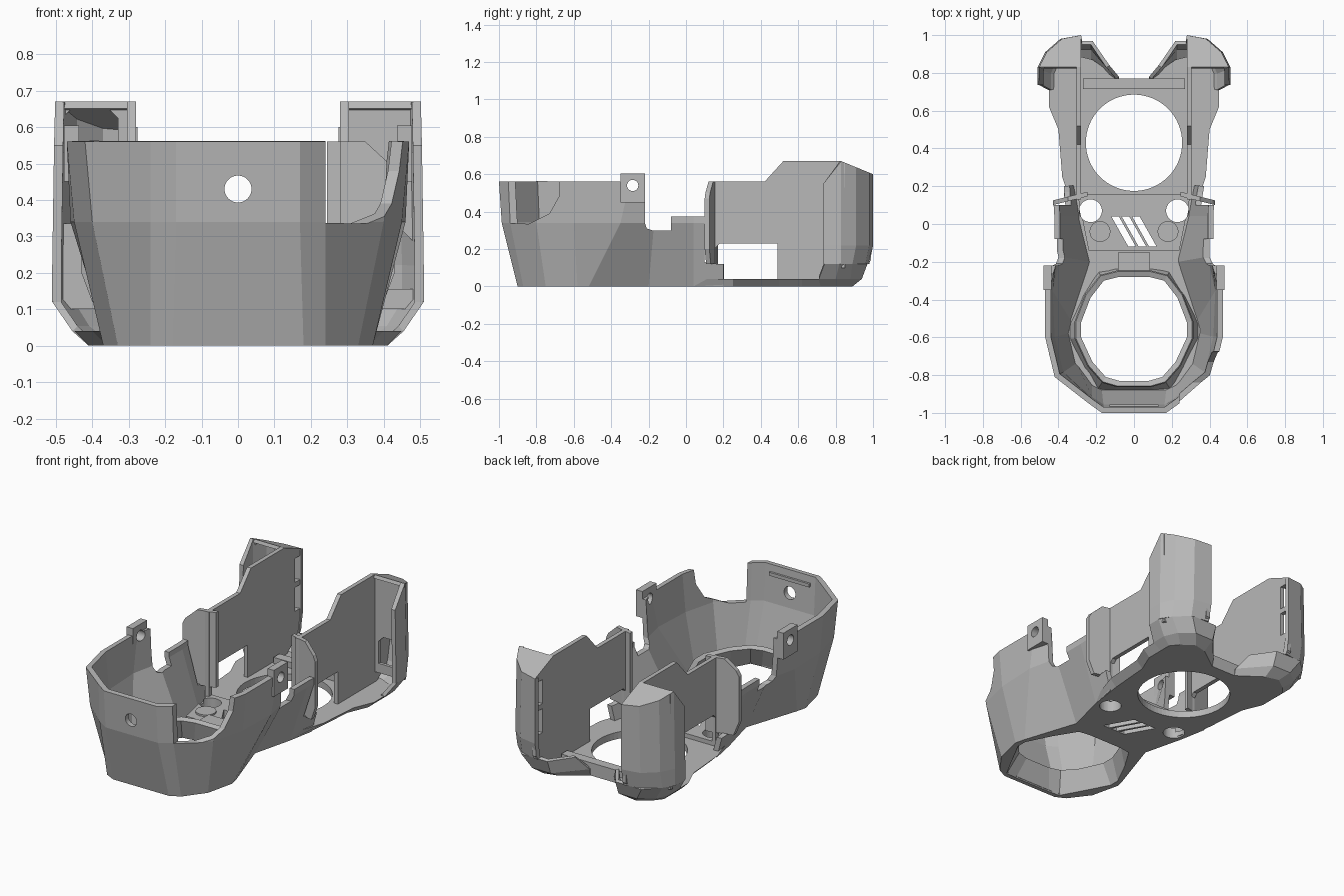
import bpy, math
from mathutils import Vector

if "Cube" in bpy.data.objects:
    bpy.data.objects.remove(bpy.data.objects["Cube"], do_unlink=True)

grey = bpy.data.materials.new("plain grey")
grey.use_nodes = True
GREY = (0.48, 0.48, 0.48, 1)
grey.diffuse_color = GREY
grey.node_tree.nodes["Principled BSDF"].inputs["Base Color"].default_value = GREY


def make(name, verts, faces, mirror=False, thick=0):
    mesh = bpy.data.meshes.new(name)
    mesh.from_pydata([Vector(v) for v in verts], [], faces)
    mesh.materials.append(grey)
    ob = bpy.data.objects.new(name, mesh)
    bpy.context.collection.objects.link(ob)
    if thick:
        m = ob.modifiers.new("wall", "SOLIDIFY")
        m.thickness, m.offset, m.use_even_offset = thick, -1, True
    if mirror:
        ob.modifiers.new("mirror", "MIRROR").use_mirror_merge = False
    return ob


def loft(name, rings, closed=True, caps=True, **kw):
    """Join equal-length rings of 3D points, listed anticlockwise from bottom to top."""
    n = len(rings[0])
    faces = []
    for r in range(len(rings) - 1):
        for i in range(n if closed else n - 1):
            a, b = r * n + i, r * n + (i + 1) % n
            faces.append((a, b, b + n, a + n))
    if closed and caps:
        faces += [tuple(reversed(range(n))), tuple(range((len(rings) - 1) * n, len(rings) * n))]
    return make(name, [p for r in rings for p in r], faces, **kw)


def prism(name, outline, lo, hi, axis="z", **kw):
    """Extrude an anticlockwise outline along x (outline is y,z), y (outline is z,x) or z."""
    place = {"x": lambda p, h: (h, p[0], p[1]),
             "y": lambda p, h: (p[1], h, p[0]),
             "z": lambda p, h: (p[0], p[1], h)}[axis]
    return loft(name, [[place(p, h) for p in outline] for h in (lo, hi)], **kw)


def rect(x0, x1, y0, y1):
    return [(x0, y0), (x1, y0), (x1, y1), (x0, y1)]


def circle(cx, cy, r, n=40):
    return [(cx + r * math.cos(math.tau * i / n), cy + r * math.sin(math.tau * i / n)) for i in range(n)]


def at(points, z):
    return [(x, y, z) for x, y in points]


def both(half):
    """Complete a half path on +x with its mirrored points, anticlockwise."""
    return [(-x, *rest) for x, *rest in reversed(half)] + list(half)


def cut(ob, *cutters):
    for c in cutters:
        c.hide_render = True
        c.hide_set(True)
        c.display_type = "WIRE"
        m = ob.modifiers.new("cut", "BOOLEAN")
        m.operation, m.solver, m.object = "DIFFERENCE", "EXACT", c


# front shell: faceted bowl, open to the rear
foot = [(.18, -.9), (.24, -.87), (.33, -.75), (.37, -.58), (.355, -.52), (.25, -.2),
        (.31, .04), (.34, .2)]
waist = [(.17, -.985), (.24, -.94), (.40, -.80), (.45, -.6), (.46, -.35), (.42, -.17),
         (.42, .04), (.43, .2)]
brim = [(.17, -1), (.24, -.95), (.42, -.81), (.47, -.6), (.47, -.3), (.43, -.17),
        (.43, .04), (.43, .2)]
shell = loft("front_shell", [at(both(foot), 0), at(both(waist), .34), at(both(brim), .56)],
             closed=False, thick=.03)
gap = prism("side_gap_cutter", [(-.22, .34), (-.21, .31), (-.18, .30), (-.08, .30), (-.08, .375),
                                (.1, .375), (.1, .13), (.17, .12), (.4, .12), (.4, .8), (-.22, .8)],
            -.7, .7, "x")
notch = prism("corner_notch_cutter", [(-1.1, .34), (-.84, .335), (-.73, .39), (-.68, .48),
                                      (-.66, .8), (-1.1, .8)], .24, .7, "x")
front_hole = prism("front_hole_cutter", circle(.43, 0, .037), -1.2, -.8, "y")
tab_hole = prism("tab_hole_cutter", circle(-.285, .54, .03), -.7, .7, "x")
cut(shell, gap, notch, front_hole, tab_hole)

# ledge inside the front brim
prism("front_inner_ledge", rect(-.13, .13, -.975, -.955), .50, .52)

# screw tabs on the front shell
tab = prism("screw_tab", rect(-.35, -.22, .45, .605), .437, .478, "x", mirror=True)
cut(tab, tab_hole)

# floor plate, flared outwards at the rear
floor_half = foot[:7] + [(.34, .25), (.36, .5), (.41, .62), (.41, .79),
                         (.37, .84), (.30, .89), (.22, .87), (.08, .77)]
floor_top = [(x + (.04 if x > .31 and y > .2 else 0), y) for x, y in floor_half]
floor = loft("floor_plate", [at(both(floor_half), 0), at(both(floor_top), .04)])

# front opening: wide hexagon below, tapering up to a rounded collar
mouth_low = both([(.12, -.875), (.19, -.87), (.25, -.76), (.335, -.6), (.335, -.54),
                  (.26, -.39), (.18, -.26), (.11, -.25)])
mouth_top = both([(.08, -.83), (.15, -.81), (.22, -.73), (.28, -.6), (.28, -.52),
                  (.23, -.39), (.16, -.3), (.08, -.28)])
rim = [(x * 1.1, -.555 + (y + .555) * 1.1) for x, y in mouth_top]
loft("opening_collar", [at(mouth_low, 0), at(mouth_top, .12), at(rim, .13)],
     caps=False, thick=-.02)
mouth_cut = prism("opening_cutter", mouth_low, -.1, .1)
rear_cut = prism("rear_round_cutter", circle(0, .43, .255, 64), -.1, .2)
holes = [prism("small_hole_cutter", circle(s * .23, .07, .06), -.1, .2) for s in (-1, 1)]
vents = [prism("vent_cutter", [(x + .025, -.12), (x + .065, -.12), (x - .025, .04), (x - .065, .04)],
               -.1, .2) for x in (-.055, 0, .055)]
cut(floor, mouth_cut, rear_cut, *holes, *vents)

# raised tray, bosses and stop block in the middle of the floor
tray = prism("centre_tray", [(-.24, -.14), (.24, -.14), (.30, .16), (-.30, .16)], .039, .065)
cut(tray, rear_cut, *holes, *vents)
prism("floor_boss", circle(.18, -.04, .055), .06, .075, mirror=True)
prism("stop_block", rect(-.085, .085, -.245, -.15), .03, .12)
prism("rear_rail", rect(-.27, .27, .715, .77), .03, .075)

# rear side walls with window and inner slots
wall = prism("rear_side_wall", [(.13, .03), (.84, .03), (.99, .14), (.99, .604), (.83, .67),
                                (.52, .67), (.42, .56), (.13, .56)], .28, .305, "x", mirror=True)
window = prism("window_cutter", [(.16, .04), (.49, .04), (.49, .23), (.18, .23), (.16, .21)],
               -.7, .7, "x")
slots = [prism("slot_cutter", rect(.93, .975, z, z + .14), -.32, .32, "x") for z in (.26, .43)]
cut(wall, window, *slots)

# slanted wings across the front end of the rear walls
wing = [(.245, .12), (.40, .12), (.43, .2), (.43, .47), (.415, .5), (.35, .56), (.245, .56)]
loft("wall_wing", [[(x, .1 + d + (.43 - x) * .25, z) for x, z in wing] for d in (.025, 0)],
     mirror=True)

# rear columns: flared foot, curved shell and slanted cap
foot_low = [(.41, .72), (.41, .79), (.37, .84), (.30, .89), (.22, .87), (.08, .77)]
foot_mid = [(.455, .71), (.455, .80), (.42, .88), (.34, .94), (.22, .94), (.08, .78)]
foot_high = [(.51, .74), (.51, .82), (.47, .89), (.39, .97), (.22, .97), (.13, .84)]
loft("column_foot", [at(foot_low, 0), at(foot_mid, .04), at(foot_high, .12)],
     closed=False, thick=.02, mirror=True)
plan = [(.51, .735), (.51, .83), (.47, .91), (.39, .98), (.28, 1.0)]


def slant(x, y):
    return (x, y, .67 - max(0, y - .83) * .41)


top = [(.505, .735, .55)] + [slant(x - .008, y) for x, y in plan[1:4]] + [slant(.28, 1.0)]
low = [(x, y - .02 * (y > .9), .12) for x, y in plan]
loft("column_shell", [low, at(plan, .22), top], closed=False, thick=.025, mirror=True)
cap = [slant(.28, .83)] + top[1:]
make("column_cap", cap, [tuple(range(len(cap)))], thick=.02, mirror=True)

# column front panels: a high pocket on the right, a low one on the left
for name, side, lo, hi in (("right", -1, .335, .655), ("left", 1, .155, .315)):
    x0, x1 = sorted((side * .30, side * .495))
    panel = prism(name + "_column_panel", rect(.1, .66, x0, x1), .832, .85, "y")
    x0, x1 = sorted((side * .33, side * .482))
    pocket = prism(name + "_pocket_cutter", [(lo, x0), (hi - .03, x0), (hi, x0 + .03), (hi, x1 - .03),
                                             (hi - .03, x1), (lo, x1)], .8, .9, "y")
    cut(panel, pocket)
